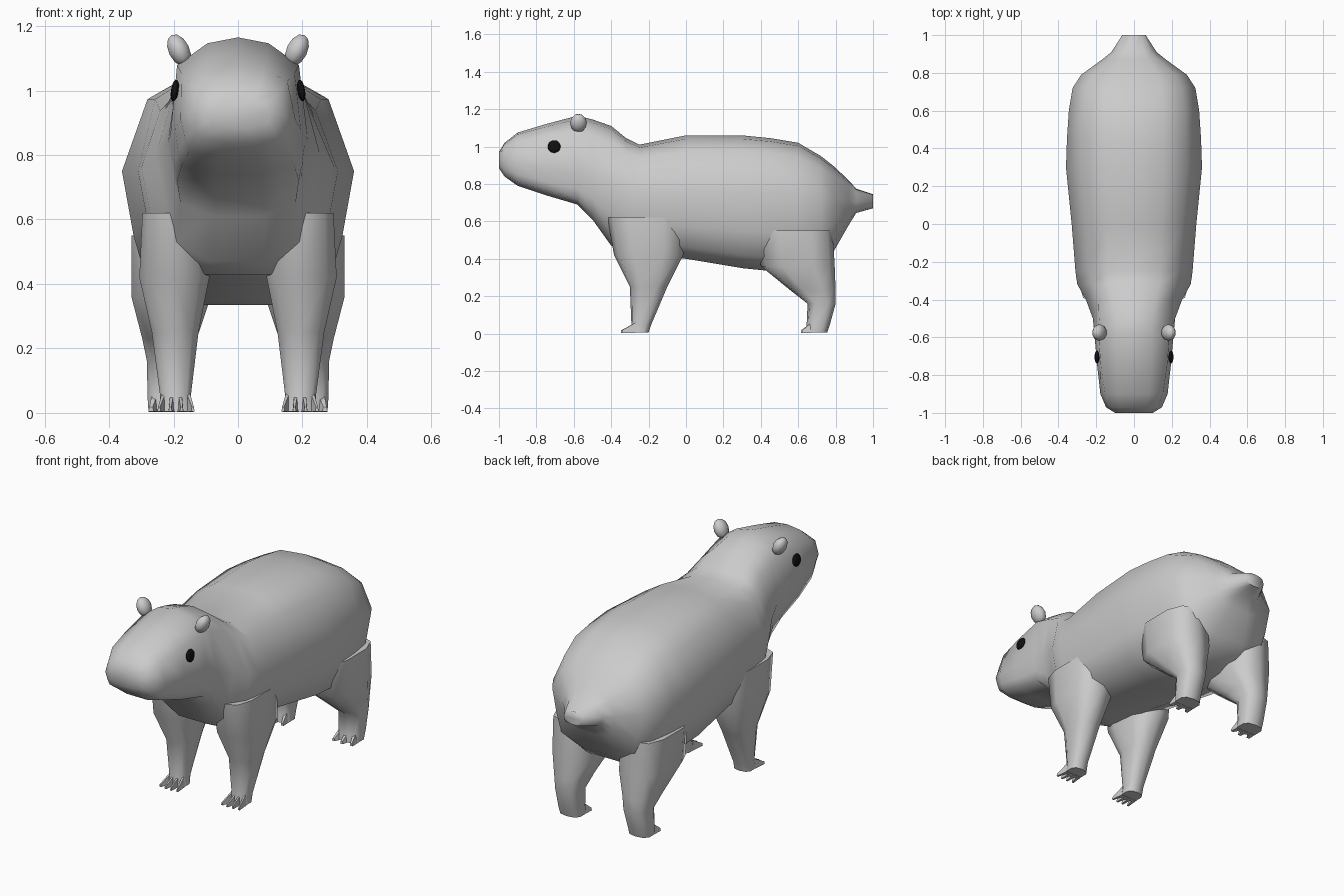
import bpy, bmesh, math
from mathutils import Matrix, Vector

if "Cube" in bpy.data.objects:
    bpy.data.objects.remove(bpy.data.objects["Cube"])


def finish(bm, name, mat=None, angle=70):
    bmesh.ops.recalc_face_normals(bm, faces=bm.faces)
    me = bpy.data.meshes.new(name)
    bm.to_mesh(me)
    bm.free()
    ob = bpy.data.objects.new(name, me)
    bpy.context.collection.objects.link(ob)
    if mat:
        me.materials.append(mat)
    bpy.ops.object.select_all(action='DESELECT')
    ob.select_set(True)
    bpy.context.view_layer.objects.active = ob
    bpy.ops.object.shade_smooth_by_angle(angle=math.radians(angle))
    return ob


def loft(bm, rings):
    vs = [[bm.verts.new(p) for p in r] for r in rings]
    n = len(vs[0])
    for a, b in zip(vs, vs[1:]):
        for i in range(n):
            j = (i + 1) % n
            bm.faces.new((a[i], a[j], b[j], b[i]))
    bm.faces.new(vs[0])
    bm.faces.new(vs[-1])


def body_ring(y, top, mid, bot, w, sq, low):
    up, dn = top - mid, mid - bot
    half = [(0.45 * w, top - 0.06 * up), (sq * w, mid + 0.72 * up), (w, mid),
            (w * (low + 1) / 2, mid - 0.5 * dn), (low * w, mid - 0.82 * dn),
            (0.35 * w, bot)]
    pts = [(0, top)] + half + [(0, bot)] + [(-x, z) for x, z in reversed(half)]
    return [(x, y, z) for x, z in pts]


def leg_ring(s, z, y0, y1, x0, x1, n=10):
    pts = []
    for i in range(n):
        a = 2 * math.pi * (i + 0.5) / n
        c, d = math.cos(a), math.sin(a)
        px = math.copysign(abs(c) ** 0.7, c)
        py = math.copysign(abs(d) ** 0.7, d)
        pts.append((s * ((x0 + x1) / 2 + px * (x1 - x0) / 2),
                    (y0 + y1) / 2 + py * (y1 - y0) / 2, z))
    return pts


# Head, torso and stub tail in one loft: y, top, mid, bottom, half width, squareness up/down
SECTIONS = [
    (-1.00, .97, .93, .885, .10, .85, .80), (-.97, 1.02, .92, .84, .148, .85, .82),
    (-.90, 1.075, .91, .79, .178, .86, .85), (-.75, 1.12, .88, .74, .195, .90, .90),
    (-.58, 1.165, .86, .69, .21, .90, .90), (-.50, 1.145, .84, .61, .218, .85, .82),
    (-.40, 1.11, .80, .47, .255, .74, .75), (-.32, 1.045, .76, .43, .30, .72, .78),
    (-.25, 1.01, .75, .42, .31, .78, .80), (0.0, 1.06, .75, .40, .33, .78, .80),
    (.30, 1.06, .75, .35, .36, .78, .80), (.45, 1.045, .75, .335, .355, .78, .80),
    (.60, 1.02, .75, .345, .345, .78, .80), (.72, .95, .73, .38, .325, .78, .80),
    (.79, .895, .72, .44, .28, .78, .80), (.87, .82, .71, .58, .17, .75, .75),
    (.91, .775, .705, .645, .12, .75, .75), (1.0, .745, .705, .67, .062, .85, .85),
]
bm = bmesh.new()
loft(bm, [body_ring(*s) for s in SECTIONS])
finish(bm, "body")

# Leg sections: z, y range, x range
FRONT = [(.005, -.30, -.20, .14, .245), (.05, -.292, -.185, .145, .243),
         (.25, -.30, -.10, .12, .27), (.42, -.385, -.015, .085, .31),
         (.62, -.42, 0.0, .10, .30)]
REAR = [(.005, .64, .755, .15, .28), (.05, .645, .77, .15, .283),
        (.16, .65, .80, .14, .285), (.23, .56, .80, .125, .30),
        (.36, .40, .795, .08, .335), (.55, .38, .785, .09, .335)]

black = bpy.data.materials.new("eye_black")
black.diffuse_color = (0.005, 0.005, 0.005, 1)
black.use_nodes = True
black.node_tree.nodes["Principled BSDF"].inputs["Base Color"].default_value = black.diffuse_color

for s, side in ((1, "left"), (-1, "right")):
    for name, rows, toes in (("front", FRONT, 4), ("rear", REAR, 3)):
        bm = bmesh.new()
        loft(bm, [leg_ring(s, *r) for r in rows])
        finish(bm, f"{name}_leg_{side}")

        # Splayed pointed toes
        z, y0, y1, x0, x1 = rows[0]
        bm = bmesh.new()
        for i in range(toes):
            t = (i + .5) / toes
            x = x0 + (x1 - x0) * t
            tip = x + (t - .5) * .035
            reach = .05 if name == "front" else .025
            w = .4 * (x1 - x0) / toes
            yb, yt = y0 + .03, y0 - reach + .02 * abs(t - .5)
            loft(bm, [[(s * (x - w), yb, .003), (s * (x + w), yb, .003),
                       (s * (x + w * .5), yb, .058), (s * (x - w * .5), yb, .058)],
                      [(s * (tip - w * .5), yt, .004), (s * (tip + w * .5), yt, .004),
                       (s * (tip + w * .3), yt, .018), (s * (tip - w * .3), yt, .018)]])
        finish(bm, f"{name}_toes_{side}", angle=40)

    # Small round ear
    bm = bmesh.new()
    m = (Matrix.Translation((s * .183, -.575, 1.125)) @ Matrix.Rotation(s * .45, 4, 'Y')
         @ Matrix.Diagonal((.034, .045, .053, 1)))
    bmesh.ops.create_uvsphere(bm, u_segments=10, v_segments=6, radius=1, matrix=m)
    finish(bm, f"ear_{side}")

    # Flat dark eye
    bm = bmesh.new()
    m = (Matrix.Translation((s * .196, -.705, 1.0)) @ Matrix.Rotation(-s * .15, 4, 'Y')
         @ Matrix.Diagonal((.012, .034, .034, 1)))
    bmesh.ops.create_uvsphere(bm, u_segments=16, v_segments=10, radius=1, matrix=m)
    finish(bm, f"eye_{side}", black)
